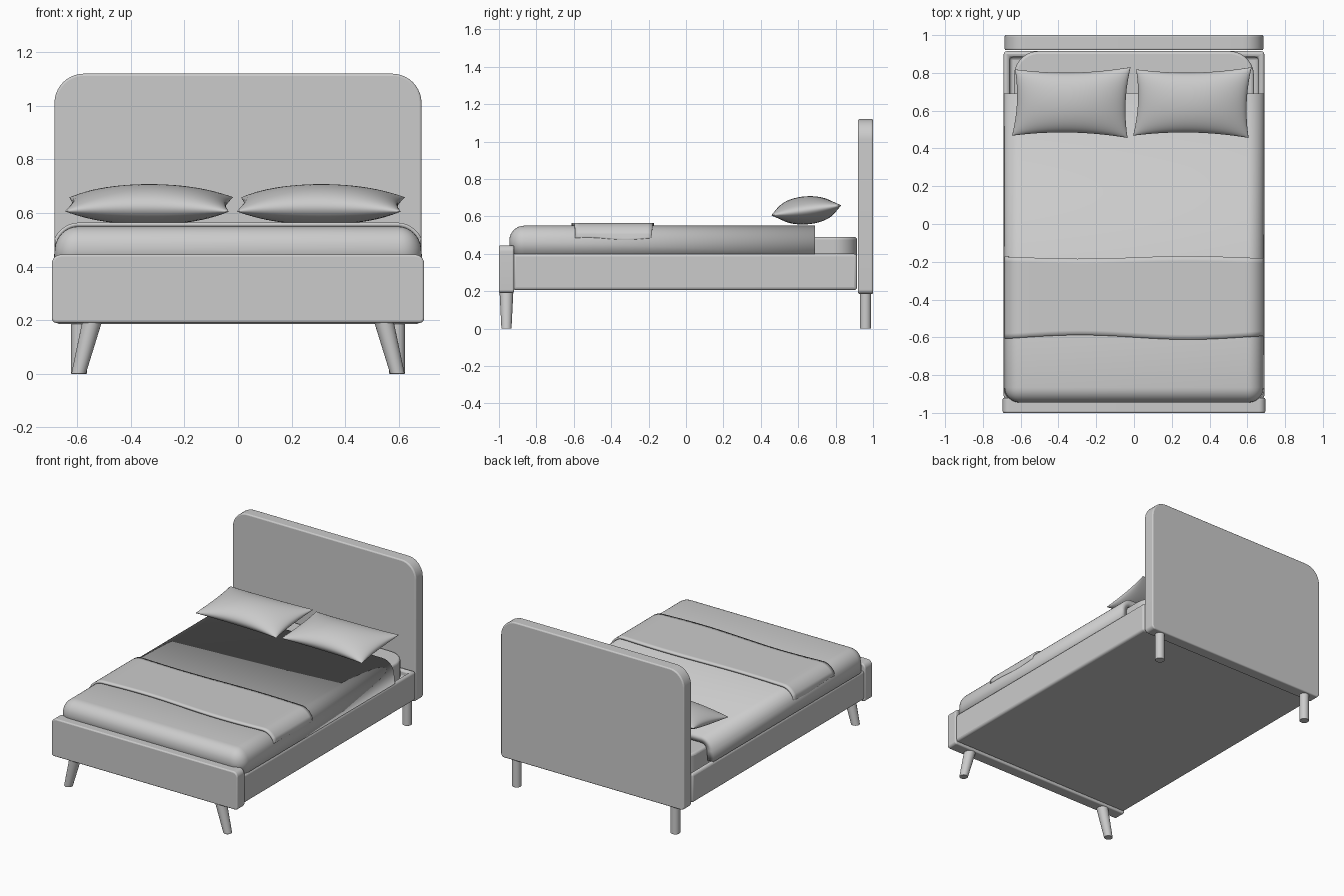
import bpy, bmesh, math
from mathutils import Vector, Matrix

if "Cube" in bpy.data.objects:
    bpy.data.objects.remove(bpy.data.objects["Cube"])


def finish(name, bm, bevel=0.0, angle=35):
    bmesh.ops.recalc_face_normals(bm, faces=bm.faces)
    me = bpy.data.meshes.new(name)
    bm.to_mesh(me)
    bm.free()
    ob = bpy.data.objects.new(name, me)
    bpy.context.collection.objects.link(ob)
    if bevel:
        m = ob.modifiers.new("bevel", 'BEVEL')
        m.width, m.segments, m.limit_method = bevel, 3, 'ANGLE'
        m.angle_limit = math.radians(40)
    bpy.ops.object.select_all(action='DESELECT')
    ob.select_set(True)
    bpy.context.view_layer.objects.active = ob
    bpy.ops.object.shade_smooth_by_angle(angle=math.radians(angle))
    return ob


def rounded_rect(w, b0, b1, r0, r1, n=10):
    """Outline in (a, b): half width w, b0..b1, corner radii at b0 and b1."""
    pts = []
    for sx, b, sb, r, start in ((1, b0, 1, r0, -90), (1, b1, -1, r1, 0),
                                (-1, b1, -1, r1, 90), (-1, b0, 1, r0, 180)):
        for i in range(n + 1):
            a = math.radians(start + 90 * i / n)
            pts.append((sx * (w - r) + r * math.cos(a), b + sb * r + r * math.sin(a)))
    return pts


def prism(name, pts, axis, lo, hi, bevel):
    """Extrude an outline along y (upright board) or z (flat slab)."""
    bm = bmesh.new()
    co = (lambda a, b: (a, lo, b)) if axis == 'y' else (lambda a, b: (a, b, lo))
    face = bm.faces.new([bm.verts.new(co(a, b)) for a, b in pts])
    ext = bmesh.ops.extrude_face_region(bm, geom=[face])
    d = Vector((0, hi - lo, 0)) if axis == 'y' else Vector((0, 0, hi - lo))
    bmesh.ops.translate(bm, vec=d, verts=[v for v in ext['geom'] if isinstance(v, bmesh.types.BMVert)])
    return finish(name, bm, bevel)


def leg(name, bottom, top, r_bottom, r_top, n=24):
    bm = bmesh.new()
    rings = [[bm.verts.new((p[0] + r * math.cos(2 * math.pi * i / n),
                            p[1] + r * math.sin(2 * math.pi * i / n), p[2])) for i in range(n)]
             for p, r in ((bottom, r_bottom), (top, r_top))]
    for i in range(n):
        j = (i + 1) % n
        bm.faces.new((rings[0][i], rings[0][j], rings[1][j], rings[1][i]))
    for ring in rings:
        bm.faces.new(ring)
    finish(name, bm, 0.002)


# Headboard and footboard
prism("headboard", rounded_rect(0.685, 0.185, 1.12, 0.025, 0.11), 'y', 0.92, 1.0, 0.008)
prism("footboard", rounded_rect(0.695, 0.19, 0.445, 0.018, 0.035), 'y', -1.0, -0.92, 0.008)

# Legs: splayed tapered front pair, straight back pair
for s, side in ((-1, "left"), (1, "right")):
    leg("front_leg_" + side, (s * 0.595, -0.96, 0), (s * 0.543, -0.96, 0.2), 0.027, 0.037)
    leg("back_leg_" + side, (s * 0.593, 0.96, 0), (s * 0.593, 0.96, 0.2), 0.03, 0.03)

# Bed frame with a shallow recess for the mattress
bm = bmesh.new()
bmesh.ops.create_cube(bm, size=1, matrix=Matrix.Translation((0, -0.005, 0.3025)) @ Matrix.Diagonal((1.38, 1.84, 0.195, 1)))
top = max(bm.faces, key=lambda f: f.calc_center_median().z)
bmesh.ops.inset_region(bm, faces=[top], thickness=0.045)
ext = bmesh.ops.extrude_face_region(bm, geom=[top])
bmesh.ops.translate(bm, vec=(0, 0, -0.05), verts=[v for v in ext['geom'] if isinstance(v, bmesh.types.BMVert)])
bmesh.ops.delete(bm, geom=[top] if top.is_valid else [], context='FACES_ONLY')
finish("bed_frame", bm, 0.018)

# Mattress
prism("mattress", rounded_rect(0.635, -0.9, 0.915, 0.1, 0.13), 'z', 0.35, 0.49, 0.015)


def taper(x, z):
    return x * (1 - 0.02 * (z - 0.4) / 0.15)


# Duvet: rounded cover, open at the bottom and head end
bm = bmesh.new()
bmesh.ops.create_cube(bm, size=1, matrix=Matrix.Translation((0, -0.1275, 0.475)) @ Matrix.Diagonal((1.38, 1.635, 0.15, 1)))
bmesh.ops.delete(bm, geom=[f for f in bm.faces if f.normal.z < -0.5 or f.normal.y > 0.5], context='FACES')
bmesh.ops.bevel(bm, geom=[e for e in bm.edges if not e.is_boundary], offset=0.08, segments=8,
                profile=0.5, affect='EDGES')
for v in bm.verts:
    v.co.x = taper(v.co.x, v.co.z)
duvet = finish("duvet", bm, 0, 50)
up = max(duvet.data.polygons, key=lambda p: p.area)
if up.normal.z < 0:
    duvet.data.flip_normals()
m = duvet.modifiers.new("thickness", 'SOLIDIFY')
m.thickness, m.offset = 0.045, -1

# Throw blanket: thin wavy strip draped over the duvet
half = [(0.692, 0.482), (0.69, 0.488)]
for i in range(1, 9):
    a = math.radians(10 + 80 * i / 8)
    half.append((0.61 + 0.09 * math.cos(a), 0.474 + 0.09 * math.sin(a)))
prof = [(-taper(x, z), z) for x, z in half]
prof += [(-0.6 + 1.2 * i / 24, 0.564) for i in range(1, 24)]
prof += [(taper(x, z), z) for x, z in reversed(half)]
bm = bmesh.new()
rows, ny = [], 16
for k, (x, z) in enumerate(prof):
    y0 = -0.6 + 0.012 * math.sin(-5.5 * x)
    y1 = -0.177 + 0.007 * math.sin(5.5 * x)
    row = []
    for j in range(ny + 1):
        t = j / ny
        dz = 0.006 * math.sin(2 * math.pi * t + 0.6) if abs(x) > 0.67 and z < 0.5 else 0
        row.append(bm.verts.new((x, y0 + (y1 - y0) * t, z + dz)))
    rows.append(row)
for a, b in zip(rows, rows[1:]):
    for j in range(ny):
        bm.faces.new((a[j], b[j], b[j + 1], a[j + 1]))
throw = finish("throw_blanket", bm, 0, 50)
if throw.data.polygons[len(throw.data.polygons) // 2].normal.z < 0:
    throw.data.flip_normals()
m = throw.modifiers.new("thickness", 'SOLIDIFY')
m.thickness, m.offset = 0.014, -1


# Pillows: two domed sheets joined along a pinched outline
def pillow(name, cx):
    bm = bmesh.new()
    for s in (-1, 1):
        res = bmesh.ops.create_grid(bm, x_segments=32, y_segments=24, size=1)
        for v in res['verts']:
            u, w = math.sin(v.co.x * math.pi / 2), math.sin(v.co.y * math.pi / 2)
            h = max(0.0, (1 - u * u) * (1 - w * w)) ** 0.5
            v.co = (0.306 * u * (1 - 0.06 * (1 - w * w)) + 0.008 * w,
                    0.183 * w * (1 - 0.13 * (1 - u * u)) + 0.006 * u * w,
                    s * 0.075 * h + 0.012 * u * u * w)
    bmesh.ops.remove_doubles(bm, verts=bm.verts, dist=0.0004)
    bmesh.ops.transform(bm, verts=bm.verts,
                        matrix=Matrix.Translation((cx, 0.643, 0.632)) @ Matrix.Rotation(0.08, 4, 'X'))
    finish(name, bm, 0, 60)


pillow("pillow_left", -0.332)
pillow("pillow_right", 0.309)
